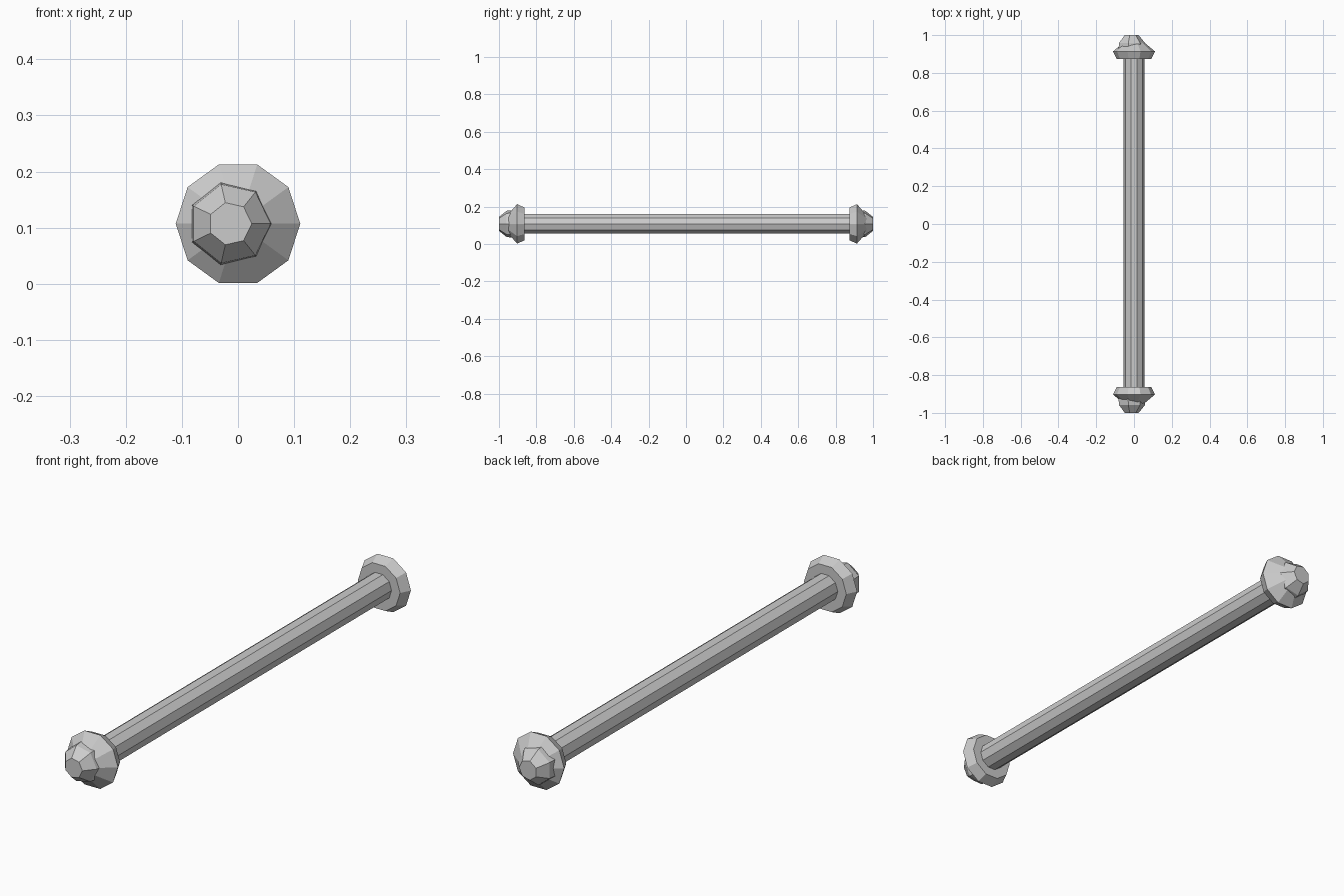
import bpy, bmesh
from math import cos, sin, tau

if "Cube" in bpy.data.objects:
    bpy.data.objects.remove(bpy.data.objects["Cube"])

CZ = 0.107  # height of the bar axis


def lathe_y(name, profile, sides, cx=0.0):
    """Flat-faced solid around the y axis from (y, radius) rings."""
    bm = bmesh.new()
    rings = [[bm.verts.new((cx + r * cos(tau * i / sides), y, CZ + r * sin(tau * i / sides)))
              for i in range(sides)] for y, r in profile]
    for a, b in zip(rings, rings[1:]):
        for i in range(sides):
            j = (i + 1) % sides
            bm.faces.new((a[i], a[j], b[j], b[i]))
    bm.faces.new(rings[0])
    bm.faces.new(rings[-1])
    bmesh.ops.recalc_face_normals(bm, faces=bm.faces[:])
    mesh = bpy.data.meshes.new(name)
    bm.to_mesh(mesh)
    bm.free()
    obj = bpy.data.objects.new(name, mesh)
    bpy.context.collection.objects.link(obj)
    return obj


# Ten-sided shaft
lathe_y("shaft", [(-0.88, 0.055), (0.89, 0.055)], 10)

# Flanged collar and off-centre seven-sided knob at each end
for label, s, rim in (("front", -1, 0.903), ("back", 1, 0.914)):
    lathe_y(label + "_collar",
            [(s * (rim - 0.04), 0.092), (s * rim, 0.111), (s * (rim + 0.067), 0.03)], 10)
    lathe_y(label + "_knob",
            [(s * 0.925, 0.0755), (s * 0.959, 0.072), (s * 1.0, 0.0385)], 7, cx=-0.014)
